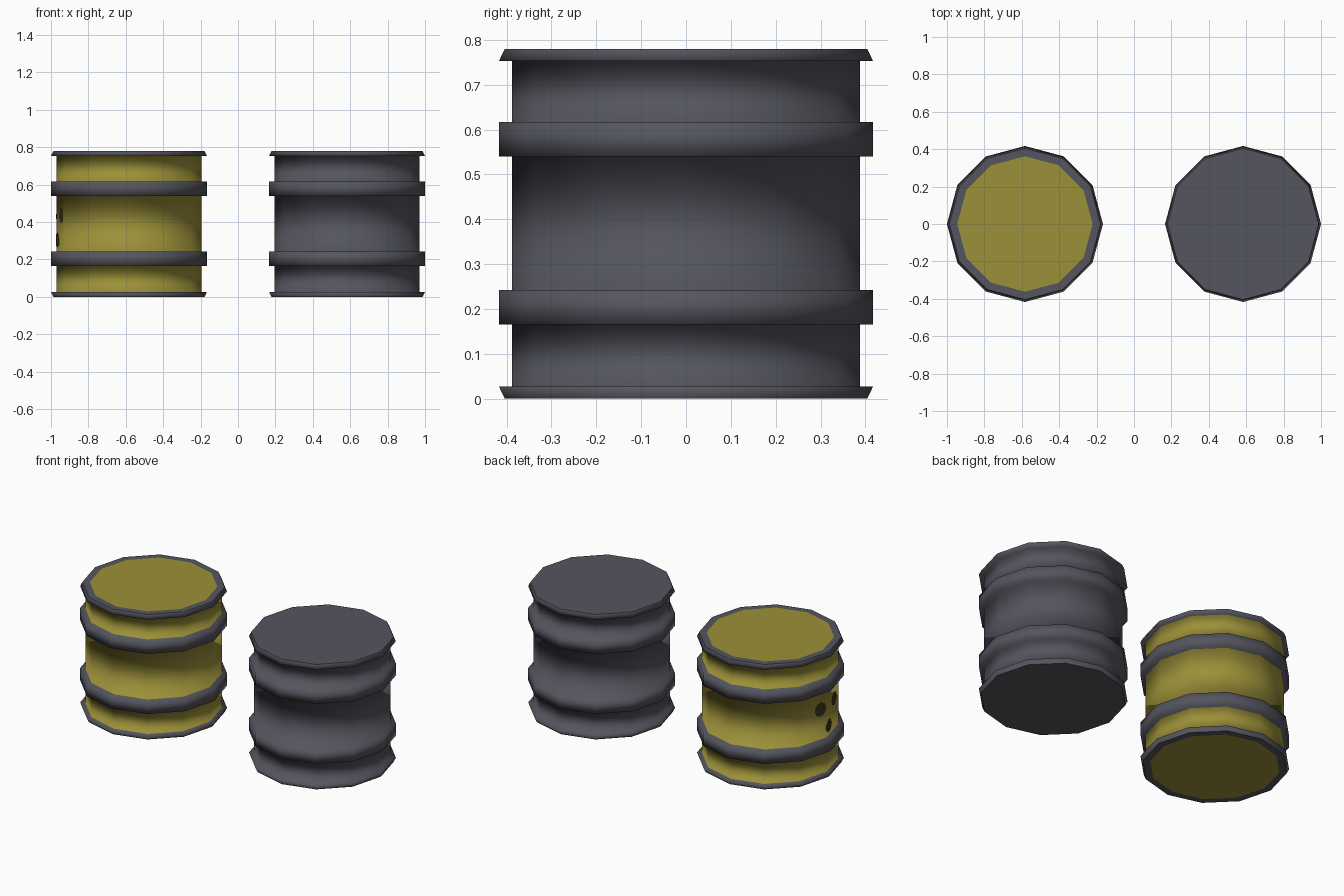
import bpy, bmesh, math

if "Cube" in bpy.data.objects:
    bpy.data.objects.remove(bpy.data.objects["Cube"])

SIDES = 12
BODY_R = 0.388


def material(name, rgb):
    m = bpy.data.materials.new(name)
    m.diffuse_color = (*rgb, 1)
    m.use_nodes = True
    m.node_tree.nodes["Principled BSDF"].inputs["Base Color"].default_value = m.diffuse_color
    return m


YELLOW = material("yellow paint", (0.33, 0.28, 0.04))
DARK = material("dark grey metal", (0.09, 0.09, 0.113))
STAIN = material("dark olive spots", (0.04, 0.035, 0.01))

# Barrel outline from bottom disc to top disc: (radius, height)
PROFILE = [(0.362, 0), (0.404, 0), (0.417, 0.027), (BODY_R, 0.027),
           (BODY_R, 0.165), (0.417, 0.165), (0.417, 0.242), (BODY_R, 0.242),
           (BODY_R, 0.54), (0.417, 0.54), (0.417, 0.617), (BODY_R, 0.617),
           (BODY_R, 0.753), (0.417, 0.753), (0.404, 0.78), (0.362, 0.78)]


def add_object(name, bm, x, mats):
    me = bpy.data.meshes.new(name)
    bm.to_mesh(me)
    bm.free()
    for m in mats:
        me.materials.append(m)
    ob = bpy.data.objects.new(name, me)
    ob.location.x = x
    bpy.context.collection.objects.link(ob)
    return ob


def barrel(name, x, paint):
    bm = bmesh.new()
    rings = []
    for r, z in PROFILE:
        rings.append([bm.verts.new((r * math.cos(math.tau * i / SIDES),
                                    r * math.sin(math.tau * i / SIDES), z))
                      for i in range(SIDES)])
    # Walls: painted only on the straight body sections
    for k in range(len(rings) - 1):
        a, b = rings[k], rings[k + 1]
        painted = PROFILE[k][0] == BODY_R and PROFILE[k + 1][0] == BODY_R
        flat_rim = PROFILE[k][1] == PROFILE[k + 1][1] and k in (0, len(rings) - 2)
        for i in range(SIDES):
            j = (i + 1) % SIDES
            f = bm.faces.new((a[i], a[j], b[j], b[i]))
            f.material_index = 0 if painted else 1
            f.smooth = not flat_rim
    # End discs
    bm.faces.new(rings[-1])
    bm.faces.new(rings[0][::-1])
    # Crisp edge around both ends
    for ring in (rings[1], rings[-2]):
        for i in range(SIDES):
            bm.edges.get((ring[i], ring[(i + 1) % SIDES])).smooth = False
    add_object(name, bm, x, [paint, DARK])


def spot(name, x, angle, z, width, height):
    # Thin plate wrapped on the faceted wall, split where it crosses a corner
    c = math.radians(angle)
    half = width / 2 / BODY_R
    step = math.tau / SIDES
    cols = [c + half * t for t in (-0.98, -0.75, -0.4, 0, 0.4, 0.75, 0.98)]
    corner = round(c / step) * step
    if cols[0] < corner < cols[-1]:
        cols.append(corner)
    cols.sort()
    bm = bmesh.new()
    prev = None
    for a in cols:
        local = (a % step) - step / 2
        r = BODY_R * math.cos(step / 2) / math.cos(local) + 0.003
        h = height / 2 * math.sqrt(max(0, 1 - ((a - c) / half) ** 2))
        px, py = r * math.cos(a), r * math.sin(a)
        pair = (bm.verts.new((px, py, z - h)), bm.verts.new((px, py, z + h)))
        if prev:
            bm.faces.new((prev[0], pair[0], pair[1], prev[1]))
        prev = pair
    add_object(name, bm, x, [STAIN])


barrel("yellow_barrel", -0.583, YELLOW)
barrel("dark_barrel", 0.583, DARK)

# Dark spots on the left side of the yellow barrel
spot("spot_back", -0.583, 173, 0.43, 0.085, 0.085)
spot("spot_front", -0.583, 197, 0.435, 0.08, 0.08)
spot("spot_low", -0.583, 184.5, 0.305, 0.08, 0.08)
